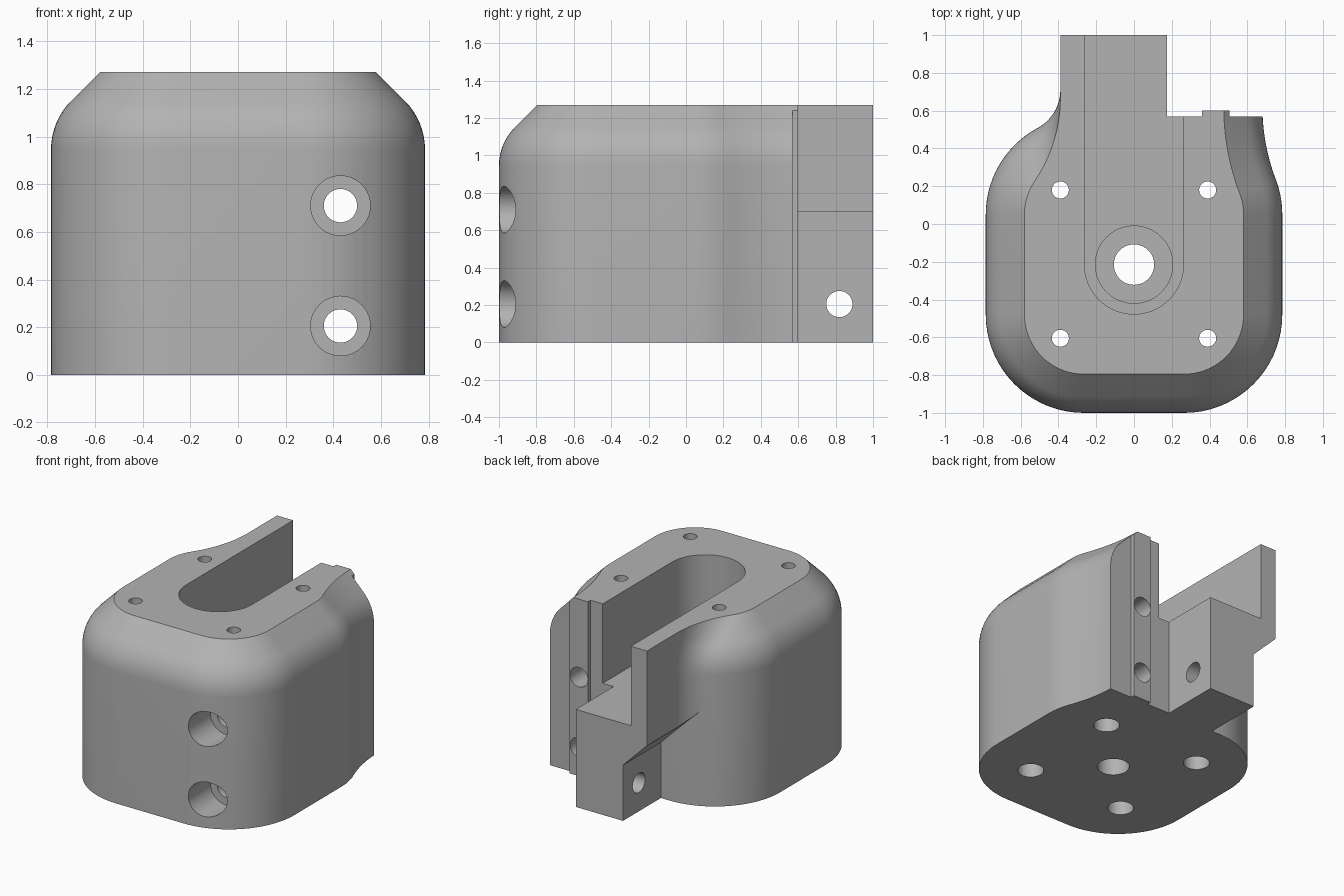
import bpy, bmesh
from math import pi, sin, cos, atan2, radians
from mathutils import Matrix

if "Cube" in bpy.data.objects:
    bpy.data.objects.remove(bpy.data.objects["Cube"])

grey = bpy.data.materials.new("plain_grey")
grey.use_nodes = True
grey.diffuse_color = (0.45, 0.45, 0.45, 1)
grey.node_tree.nodes["Principled BSDF"].inputs["Base Color"].default_value = (0.45, 0.45, 0.45, 1)

CX, BACK, FRONT, RAD = 0.265, 0.05, -0.48, 0.52   # corner arc centres and radius


def arc(cx, cy, r, a0, a1, n):
    return [(cx + r * cos(a0 + (a1 - a0) * i / n), cy + r * sin(a0 + (a1 - a0) * i / n))
            for i in range(n + 1)]


def loft(name, rings):
    """Skin closed rings of equal point count and cap both ends."""
    bm = bmesh.new()
    loops = [[bm.verts.new(p) for p in ring] for ring in rings]
    for a, b in zip(loops, loops[1:]):
        for i in range(len(a)):
            j = (i + 1) % len(a)
            bm.faces.new((a[i], a[j], b[j], b[i]))
    bm.faces.new(loops[0])
    bm.faces.new(loops[-1])
    return finish(name, bm)


def finish(name, bm):
    bmesh.ops.recalc_face_normals(bm, faces=bm.faces)
    mesh = bpy.data.meshes.new(name)
    bm.to_mesh(mesh)
    bm.free()
    obj = bpy.data.objects.new(name, mesh)
    bpy.context.collection.objects.link(obj)
    mesh.materials.append(grey)
    return obj


def prism(name, outline, z0, z1):
    return loft(name, [[(x, y, z) for x, y in outline] for z in (z0, z1)])


def box(name, x0, x1, y0, y1, z0, z1):
    return prism(name, [(x0, y0), (x1, y0), (x1, y1), (x0, y1)], z0, z1)


def rod(name, r, axis, start, end, u, v):
    """Cylinder along an axis; u and v are the other two coordinates in order."""
    place = {"x": lambda a, b, t: (t, u + a, v + b),
             "y": lambda a, b, t: (u + a, t, v + b),
             "z": lambda a, b, t: (u + a, v + b, t)}[axis]
    ring = arc(0, 0, r, 0, 2 * pi, 40)[:-1]
    return loft(name, [[place(a, b, t) for a, b in ring] for t in (start, end)])


def half_outline(wall, blend_y, inset):
    """Rear wall, concave blend, rear corner and front corner of one side."""
    r, h, dy = RAD - inset, wall - CX, blend_y - BACK
    blend = (dy * dy - r * r + h * h) / (2 * (r - h))
    t = atan2(dy, h + blend)
    return ([(wall, 1.0)] + arc(wall + blend, blend_y, blend, pi, pi + t, 14)
            + arc(CX, BACK, r, t, 0, 14)[1:] + arc(CX, FRONT, r, 0, -pi / 2, 18))


def body_ring(inset, z):
    left = half_outline(0.68 - inset, 0.62, inset)
    right = half_outline(0.39, 0.71 - 0.2 * inset, inset)
    return [(x, y, z) for x, y in left] + [(-x, y, z) for x, y in reversed(right)]


# Main body: vertical wall, rounded shoulder, sloped rim
levels = [(0, 0)]
for i in range(9):
    a = pi / 4 * i / 8
    levels.append((0.29 * (1 - cos(a)), 0.945 + 0.29 * sin(a)))
levels.append((0.205, 1.27))
body = loft("body", [body_ring(d, z) for d, z in levels])

cutters = []
# Stepped rear face leaving a narrow rib
cutters.append(box("rear_cut", 0.175, 1, 0.6, 1.2, -0.1, 1.4))
cutters.append(box("rib_inner_cut", 0.175, 0.36, 0.57, 1.1, -0.1, 1.4))
cutters.append(box("rib_outer_cut", 0.505, 1, 0.57, 1.1, -0.1, 1.4))

# Space under the thin arm wall, closed above by a sloped overhang
plan = ([(-0.2, 1.1), (-0.2, 0.57)] + arc(-CX, BACK, RAD, pi / 2, pi - atan2(0.66, 0.354), 10)
        + [(-1, 0.508), (-1, 1.1)])
cutters.append(loft("overhang_cut", [[(x, y, -0.1) for x, y in plan],
                                     [(x, y, 0.2 - x) for x, y in plan]]))

# Open slot, bearing seat and shaft hole
slot = [(0.262, 1.2)] + arc(0, -0.215, 0.262, 0, -pi, 32) + [(-0.262, 1.2)]
cutters.append(prism("slot_cut", slot, 0.7, 1.4))
cutters.append(rod("seat_cut", 0.205, "z", 0.57, 0.8, 0, -0.215))
cutters.append(rod("shaft_cut", 0.107, "z", -0.1, 0.8, 0, -0.215))

# Corner screw holes with wide pockets below
for x in (-0.39, 0.39):
    for y in (-0.605, 0.18):
        cutters.append(rod("screw_cut", 0.045, "z", -0.1, 1.4, x, y))
        cutters.append(rod("screw_pocket_cut", 0.087, "z", -0.1, 0.5, x, y))

# Clamp holes from front to back, and the cross hole in the arm
for z in (0.205, 0.71):
    cutters.append(rod("clamp_cut", 0.07, "y", -1.2, 0.8, 0.43, z))
    cutters.append(rod("clamp_pocket_cut", 0.125, "y", -1.2, -0.75, 0.43, z))
cutters.append(rod("arm_hole_cut", 0.07, "x", -0.6, 0.6, 0.82, 0.205))

bpy.ops.object.select_all(action="DESELECT")
bpy.context.view_layer.objects.active = body
body.select_set(True)
for cutter in cutters:
    cutter.hide_render = True
    mod = body.modifiers.new("cut", "BOOLEAN")
    mod.operation, mod.solver, mod.object = "DIFFERENCE", "EXACT", cutter
    bpy.ops.object.modifier_apply(modifier=mod.name)
    bpy.data.objects.remove(cutter)

bpy.ops.object.shade_smooth_by_angle(angle=radians(25))
